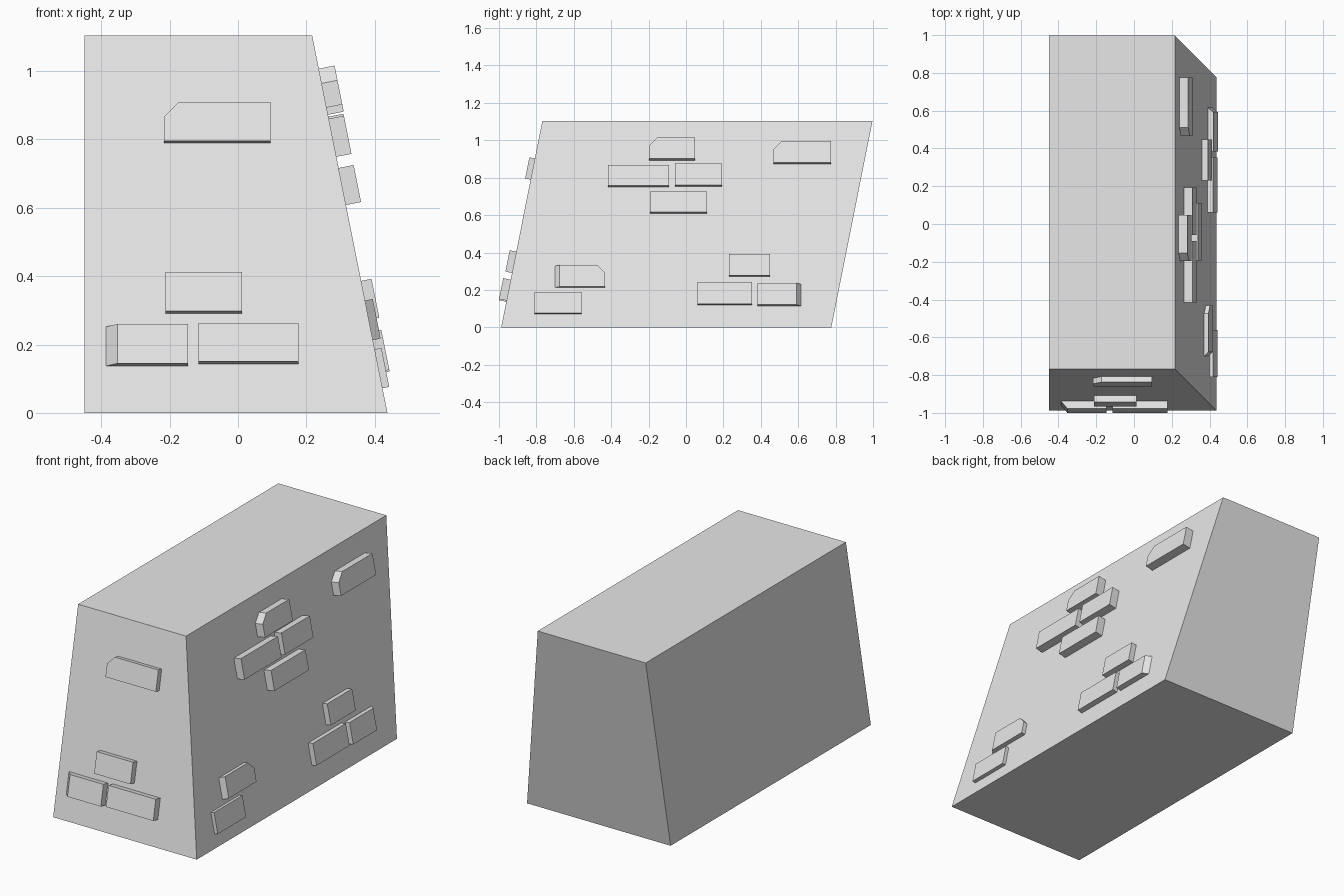
import bpy
import bmesh
from mathutils import Vector

default_cube = bpy.data.objects.get("Cube")
if default_cube:
    bpy.data.objects.remove(default_cube, do_unlink=True)

# One plain grey for the whole wall
grey = bpy.data.materials.new("plain_grey")
grey.use_nodes = True
grey.diffuse_color = (0.8, 0.8, 0.8, 1)
grey.node_tree.nodes["Principled BSDF"].inputs["Base Color"].default_value = (0.8, 0.8, 0.8, 1)

HEIGHT = 1.104
LEAN = 0.22          # how far the sloped faces lean over the full height
LEFT, RIGHT = -0.449, 0.437
FRONT, BACK = -0.988, 0.777


def finish(name, bm):
    """Turn a bmesh into a flat-shaded grey object."""
    bmesh.ops.recalc_face_normals(bm, faces=bm.faces)
    mesh = bpy.data.meshes.new(name)
    bm.to_mesh(mesh)
    bm.free()
    mesh.materials.append(grey)
    obj = bpy.data.objects.new(name, mesh)
    bpy.context.collection.objects.link(obj)
    return obj


def prism(name, base, outer):
    """Close two matching outlines into a solid."""
    bm = bmesh.new()
    low = [bm.verts.new(p) for p in base]
    high = [bm.verts.new(p) for p in outer]
    bm.faces.new(low)
    bm.faces.new(high)
    for i in range(len(low)):
        j = (i + 1) % len(low)
        bm.faces.new((low[i], low[j], high[j], high[i]))
    return finish(name, bm)


# Wall block: the top slides backward and its right-hand face slopes inward
corners = [(LEFT, FRONT), (RIGHT, FRONT), (RIGHT, BACK), (LEFT, BACK)]
prism("wall_block",
      [(x, y, 0) for x, y in corners],
      [(x - (LEAN if x > 0 else 0), y + LEAN, HEIGHT) for x, y in corners])


def front_point(u, z):
    return Vector((u, FRONT + LEAN * z / HEIGHT, z))


def side_point(u, z):
    return Vector((RIGHT - LEAN * z / HEIGHT, u, z))


front_normal = Vector((0, -HEIGHT, LEAN)).normalized()
side_normal = Vector((HEIGHT, 0, LEAN)).normalized()
CHIP = 0.043         # size of a broken top corner
SINK = 0.004         # bricks are set slightly into the wall


def brick(name, place, normal, u0, u1, z0, z1, depth, chip=None, taper=None, taper_size=0.027):
    """A raised brick, with an optional chipped top corner and slanted end."""
    z1 -= depth * normal.z

    def outline(a, b):
        pts = [(a, z0), (b, z0)]
        pts += [(b, z1 - CHIP), (b - CHIP, z1)] if chip == "right" else [(b, z1)]
        pts += [(a + CHIP, z1), (a, z1 - CHIP)] if chip == "left" else [(a, z1)]
        return [place(u, z) for u, z in pts]

    a = u0 + (taper_size if taper == "left" else 0)
    b = u1 - (taper_size if taper == "right" else 0)
    prism(name,
          [p - normal * SINK for p in outline(u0, u1)],
          [p + normal * depth for p in outline(a, b)])


# Bricks on the front: left end, right end, bottom, top, depth
front_bricks = [
    (-.216, .095, .79, .909, .03, "left"),
    (-.212, .012, .291, .412, .036),
    (-.39, -.146, .137, .26, .041, None, "left", .038),
    (-.115, .177, .143, .263, .041),
]
for i, spec in enumerate(front_bricks):
    brick(f"front_brick_{i + 1}", front_point, front_normal, *spec)

# Bricks on the sloped side: front end, back end, bottom, top, depth
side_bricks = [
    (-.197, .048, .893, 1.016, .047, "left"),
    (-.416, -.09, .749, .869, .045),
    (-.058, .192, .752, .875, .045),
    (-.192, .112, .608, .725, .045),
    (.467, .776, .872, .995, .047, "left"),
    (-.704, -.432, .213, .333, .023, "right", "left"),
    (-.81, -.56, .072, .19, .02),
    (.229, .448, .272, .392, .031),
    (.061, .352, .12, .243, .03),
    (.383, .619, .115, .237, .03, None, "right"),
]
for i, spec in enumerate(side_bricks):
    brick(f"side_brick_{i + 1}", side_point, side_normal, *spec)
